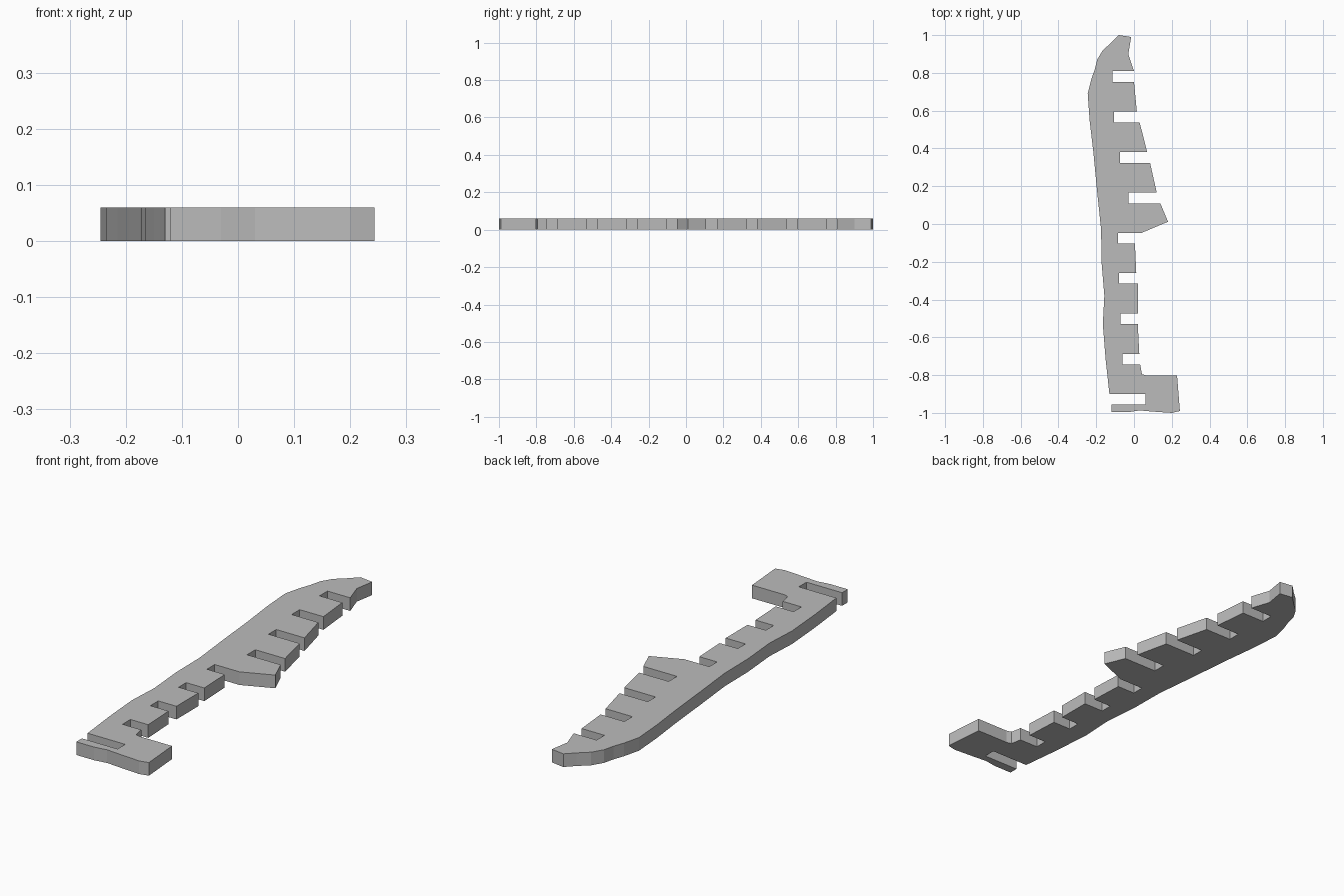
import bpy
import bmesh

cube = bpy.data.objects.get("Cube")
if cube:
    bpy.data.objects.remove(cube, do_unlink=True)

THICKNESS = 0.06

grey = bpy.data.materials.new("light grey")
grey.use_nodes = True
colour = (0.5, 0.5, 0.5, 1)
grey.diffuse_color = colour
grey.node_tree.nodes["Principled BSDF"].inputs["Base Color"].default_value = colour

# Curved back edge, from the foot up to the tip
back_edge = [(-0.13, -0.9), (-0.15, -0.72), (-0.165, -0.53), (-0.157, -0.38),
             (-0.172, -0.2), (-0.174, -0.03), (-0.195, 0.17), (-0.215, 0.38),
             (-0.235, 0.55), (-0.245, 0.69), (-0.225, 0.77), (-0.207, 0.82),
             (-0.195, 0.87), (-0.165, 0.92), (-0.12, 0.96), (-0.08, 1.0)]
tip = [(-0.015, 0.99), (-0.03, 0.9)]

# Slots: upper mouth x, lower mouth x, inner x, upper y, lower y
upper_slots = [(0, 0, -0.115, 0.81, 0.753), (0.015, 0.03, -0.105, 0.595, 0.537),
               (0.07, 0.085, -0.073, 0.38, 0.324), (0.12, 0.14, -0.03, 0.168, 0.108)]
lower_slots = [(0.04, 0.005, -0.085, -0.047, -0.103), (0.012, 0.02, -0.08, -0.26, -0.315),
               (0.02, 0.02, -0.072, -0.473, -0.53), (0.028, 0.033, -0.062, -0.688, -0.745)]
point = [(0.18, 0.012)]
foot = [(0.042, -0.795), (0.065, -0.802), (0.228, -0.802), (0.243, -0.99),
        (0.2, -1.0), (0.1, -0.993), (0.03, -0.987), (-0.03, -0.996), (-0.12, -0.996),
        (-0.12, -0.955), (0.06, -0.955), (0.06, -0.9)]


def slot_points(slots):
    """Step the outline in and out of each slot."""
    points = []
    for mouth_top, mouth_low, inner, top, low in slots:
        points += [(mouth_top, top), (inner, top), (inner, low), (mouth_low, low)]
    return points


outline = back_edge + tip + slot_points(upper_slots) + point + slot_points(lower_slots) + foot

# Extrude the outline into a flat slab
bm = bmesh.new()
base = bm.faces.new([bm.verts.new((x, y, 0)) for x, y in outline])
lifted = bmesh.ops.extrude_face_region(bm, geom=[base], use_keep_orig=True)
for v in lifted["geom"]:
    if isinstance(v, bmesh.types.BMVert):
        v.co.z = THICKNESS
bmesh.ops.recalc_face_normals(bm, faces=bm.faces)

mesh = bpy.data.meshes.new("slotted_rib")
bm.to_mesh(mesh)
bm.free()
mesh.materials.append(grey)
rib = bpy.data.objects.new("slotted_rib", mesh)
bpy.context.collection.objects.link(rib)
